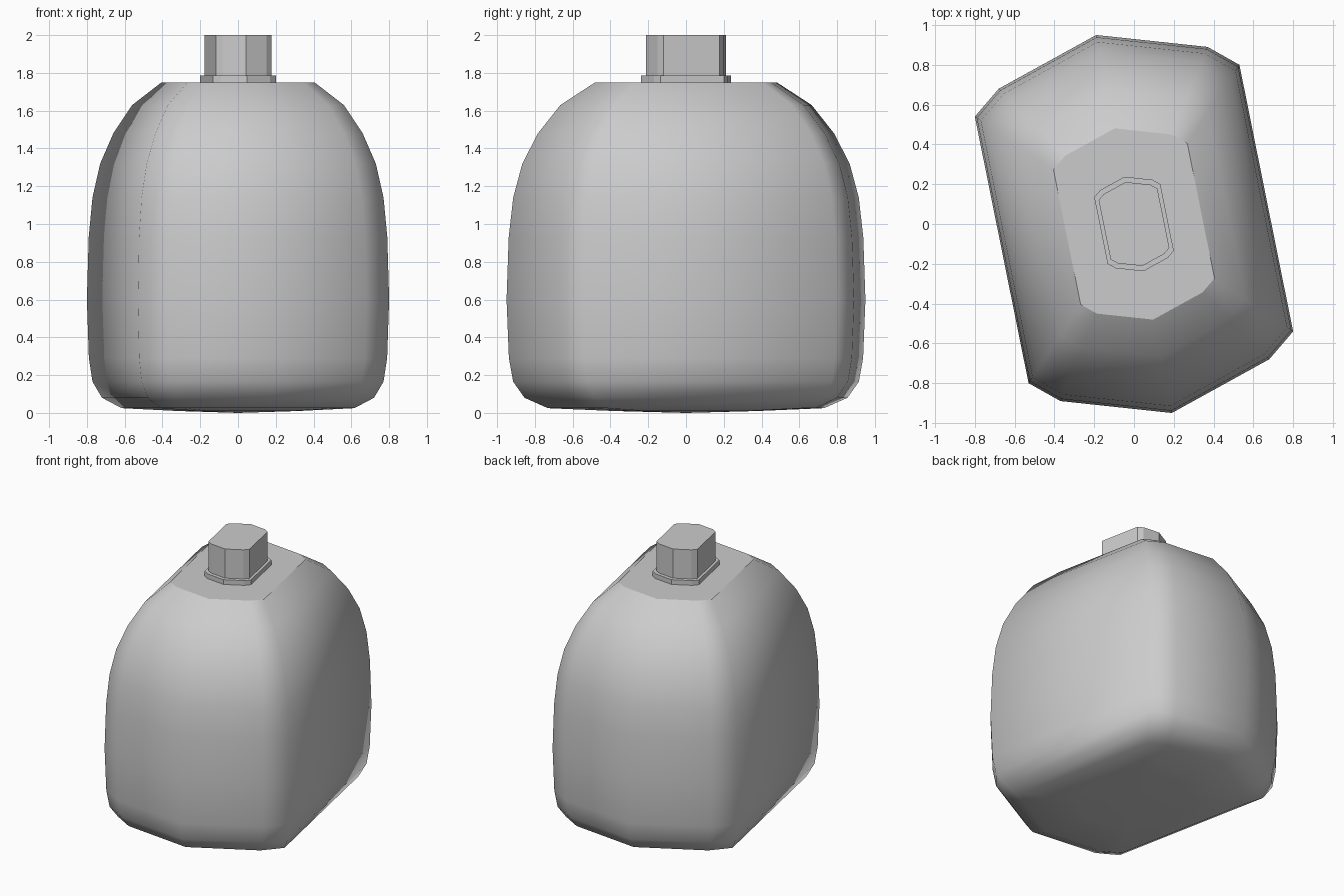
import bpy, bmesh

if "Cube" in bpy.data.objects:
    bpy.data.objects.remove(bpy.data.objects["Cube"])

# Half of the ten-sided plan outline; the other half is its 180 degree rotation
HALF = [(0.80, -0.54), (0.53, 0.80), (0.37, 0.89), (-0.19, 0.95), (-0.68, 0.68)]
OUTLINE = HALF + [(-x, -y) for x, y in HALF]


def loft(name, profile, smooth, tip=None):
    """Stack scaled copies of the outline: profile is (scale, z) from bottom to top."""
    bm = bmesh.new()
    rings = [[bm.verts.new((x * s, y * s, z)) for x, y in OUTLINE] for s, z in profile]
    n = len(OUTLINE)
    for lo, hi in zip(rings, rings[1:]):
        for i in range(n):
            j = (i + 1) % n
            bm.faces.new((lo[i], lo[j], hi[j], hi[i]))
    if tip is None:
        bm.faces.new(rings[0][::-1])
    else:
        t = bm.verts.new((0, 0, tip))
        for i in range(n):
            bm.faces.new((rings[0][(i + 1) % n], rings[0][i], t))
    for f in bm.faces:
        f.smooth = smooth
    top = bm.faces.new(rings[-1])
    top.smooth = False
    for e in top.edges:
        e.smooth = False
    bmesh.ops.recalc_face_normals(bm, faces=bm.faces[:])
    me = bpy.data.meshes.new(name)
    bm.to_mesh(me)
    bm.free()
    ob = bpy.data.objects.new(name, me)
    bpy.context.collection.objects.link(ob)
    return ob


# Rounded bottle body with a flat shoulder and slightly convex base
loft("bottle_body", [(0.4, 0.01), (0.77, 0.025), (0.9, 0.08), (0.963, 0.165), (0.987, 0.29),
                     (1.0, 0.6), (0.988, 0.93), (0.963, 1.14), (0.912, 1.32),
                     (0.825, 1.48), (0.70, 1.63), (0.506, 1.75)], True, tip=0.0)

# Collar and stopper
loft("neck_collar", [(0.25, 1.75), (0.25, 1.785)], False)
loft("stopper", [(0.222, 1.78), (0.222, 2.0)], False)
